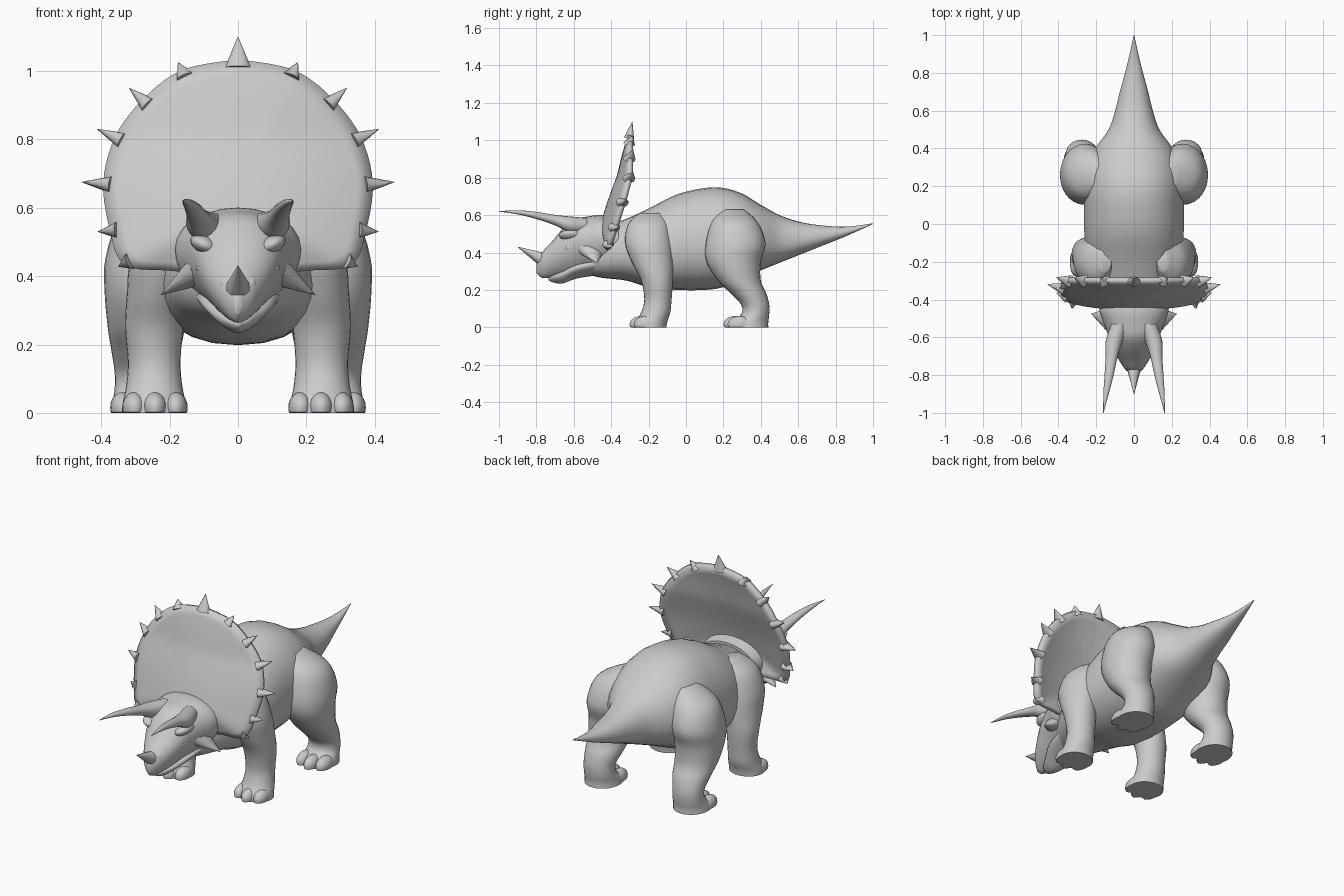
import bpy, bmesh, math
from mathutils import Vector, Matrix

old = bpy.data.objects.get("Cube")
if old:
    bpy.data.objects.remove(old, do_unlink=True)

GREY = (0.6, 0.6, 0.6, 1)
skin = bpy.data.materials.new("grey_skin")
skin.use_nodes = True
skin.diffuse_color = GREY
skin.node_tree.nodes["Principled BSDF"].inputs["Base Color"].default_value = GREY


def finish(name, bm, angle=60):
    bmesh.ops.recalc_face_normals(bm, faces=bm.faces)
    mesh = bpy.data.meshes.new(name)
    bm.to_mesh(mesh)
    bm.free()
    mesh.materials.append(skin)
    obj = bpy.data.objects.new(name, mesh)
    bpy.context.collection.objects.link(obj)
    bpy.ops.object.select_all(action="DESELECT")
    obj.select_set(True)
    bpy.context.view_layer.objects.active = obj
    bpy.ops.object.shade_smooth_by_angle(angle=math.radians(angle))
    return obj


def spline(rows, steps=5):
    """Catmull-Rom curve through rows of any width."""
    out = []
    for i in range(len(rows) - 1):
        a, b, c, d = (rows[max(0, min(len(rows) - 1, i + k))] for k in (-1, 0, 1, 2))
        for s in range(steps):
            t = s / steps
            out.append([q + t / 2 * (r - p + t * (2*p - 5*q + 4*r - w + t * (3*(q - r) + w - p)))
                        for p, q, r, w in zip(a, b, c, d)])
    return out + [list(rows[-1])]


def loft(name, rows, upright=True, n=28, pinch=0.0, power=1.0, side=1):
    """Rings (x, y, z, radius, radius): upright ones face y, the others face z."""
    bm = bmesh.new()
    rings = []
    for x, y, z, ra, rb in spline(rows):
        ring = []
        for k in range(n):
            a = 2 * math.pi * k / n
            c, s = math.cos(a), math.sin(a)
            c = math.copysign(abs(c) ** power, c)
            s = math.copysign(abs(s) ** power, s)
            u, v = max(ra, 0.001) * c * (1 + pinch * s), max(rb, 0.001) * s
            p = (x + u, y, z + v) if upright else (x + u, y + v, max(z, 0))
            ring.append(bm.verts.new((p[0] * side, p[1], p[2])))
        rings.append(ring)
    for r, q in zip(rings, rings[1:]):
        for k in range(n):
            bm.faces.new((r[k], r[(k + 1) % n], q[(k + 1) % n], q[k]))
    bm.faces.new(rings[0])
    bm.faces.new(rings[-1])
    return finish(name, bm)


def profile(name, rows, **kw):
    """Loft from (y, top, bottom, half width)."""
    return loft(name, [(0, y, (t + b) / 2, w, (t - b) / 2) for y, t, b, w in rows], **kw)


def spike(name, base, tip, radius, flat=1.0, n=10):
    base, tip = Vector(base), Vector(tip)
    d = tip - base
    m = Matrix.Translation((base + tip) / 2) @ d.to_track_quat("Z", "Y").to_matrix().to_4x4()
    bm = bmesh.new()
    bmesh.ops.create_cone(bm, cap_ends=True, segments=n, radius1=radius, radius2=0.001,
                          depth=d.length, matrix=m @ Matrix.Diagonal((1, flat, 1, 1)))
    return finish(name, bm)


def blob(name, loc, size, tilt=0.0):
    bm = bmesh.new()
    m = Matrix.Translation(loc) @ Matrix.Rotation(tilt, 4, "Y") @ Matrix.Diagonal((*size, 1))
    bmesh.ops.create_uvsphere(bm, u_segments=16, v_segments=10, radius=1, matrix=m)
    for v in bm.verts:
        v.co.z = max(v.co.z, 0)
    return finish(name, bm)


# Body and tail in one sweep
profile("body_and_tail", [
    (-.56, .46, .29, .08), (-.45, .53, .265, .15), (-.32, .58, .25, .21), (-.2, .635, .215, .245),
    (-.05, .71, .2, .263), (.1, .745, .2, .265), (.2, .745, .215, .262), (.3, .715, .26, .245),
    (.4, .655, .305, .205), (.5, .6, .345, .135), (.6, .566, .385, .1), (.7, .548, .425, .075),
    (.85, .538, .485, .035), (1.0, .556, .552, .001)], pinch=-.08, power=.9)

# Head and lower jaw
profile("head", [
    (-.36, .58, .3, .17), (-.45, .6, .29, .18), (-.53, .592, .285, .155), (-.6, .575, .275, .13),
    (-.66, .525, .27, .108), (-.72, .455, .265, .078), (-.77, .4, .265, .045),
    (-.8, .345, .29, .008)], pinch=.22)
profile("lower_jaw", [
    (-.46, .38, .28, .12), (-.58, .35, .262, .1), (-.66, .31, .235, .062),
    (-.71, .285, .24, .035), (-.735, .265, .252, .005)], pinch=.35)
spike("nose_horn", (0, -.75, .355), (0, -.9, .43), .042)

# Frill: a shallow bowl, its rim curving forward towards the cheeks
half = [(0, 1.03), (.16, 1.0), (.275, .915), (.355, .805), (.39, .67),
        (.37, .53), (.33, .435), (.2, .42), (0, .4)]
rim = spline(half, 5)
rim += [(-x, z) for x, z in reversed(rim[1:-1])]


def rim_y(z):
    return -.295 - .34 * max(0, .82 - z) ** 1.15 - .03 * max(0, z - .97)


def frill_y(x, z, t):
    return rim_y(z) - .075 * (1 - t * t)


bm = bmesh.new()
CENTRE, STEPS = .62, 9
hub = bm.verts.new((0, frill_y(0, CENTRE, 0), CENTRE))
prev = None
for i in range(1, STEPS + 1):
    t = i / STEPS
    ring = []
    for x, z in rim:
        px, pz = x * t, CENTRE + (z - CENTRE) * t
        ring.append(bm.verts.new((px, frill_y(px, pz, t), pz)))
    for k in range(len(ring)):
        j = (k + 1) % len(ring)
        if prev:
            bm.faces.new((prev[k], prev[j], ring[j], ring[k]))
        else:
            bm.faces.new((hub, ring[j], ring[k]))
    prev = ring
frill = finish("frill", bm)
mod = frill.modifiers.new("thickness", "SOLIDIFY")
mod.thickness = .026
mod.offset = 0

# Spikes around the frill
tips = [(0, 1.1), (.175, 1.025), (.318, .95), (.412, .83), (.457, .675), (.41, .53), (.35, .428)]
for i, ((tx, tz), (bx, bz)) in enumerate(zip(tips, half)):
    for side in ((1, -1) if i else (1,)):
        tag = "left" if side > 0 else "right"
        base = (bx * .95 * side, rim_y(bz) - .008, CENTRE + (bz - CENTRE) * .95)
        spike(f"{tag}_frill_spike_{i}" if i else "top_frill_spike", base,
              (tx * side, rim_y(tz) + .012, tz), .04 if i == 0 else .036, .7)

for side, tag in ((1, "left"), (-1, "right")):
    # Brow horn, brow, eye, cheek and nostril
    loft(f"{tag}_brow_horn", [
        (.075, -.53, .545, .045, .04), (.105, -.62, .55, .045, .043), (.118, -.7, .573, .032, .028),
        (.132, -.8, .598, .024, .019), (.148, -.9, .615, .014, .011), (.162, -1.0, .62, .001, .001)],
        n=16, side=side)
    blob(f"{tag}_brow", (.098 * side, -.615, .492), (.045, .065, .026), -.45 * side)
    blob(f"{tag}_eye", (.097 * side, -.625, .442), (.022, .03, .023))
    blob(f"{tag}_lower_eyelid", (.1 * side, -.62, .418), (.026, .04, .013), -.4 * side)
    blob(f"{tag}_nostril_ridge", (.036 * side, -.735, .375), (.022, .035, .03))
    spike(f"{tag}_cheek_horn", (.115 * side, -.505, .415), (.226 * side, -.475, .345), .075, .6, 12)

    # Legs
    loft(f"{tag}_front_leg", [
        (.15, -.19, .61, .03, .06), (.185, -.2, .55, .085, .11), (.215, -.2, .45, .1, .125),
        (.235, -.18, .35, .09, .11), (.245, -.155, .25, .085, .085), (.245, -.15, .15, .077, .073),
        (.245, -.162, .08, .082, .078), (.245, -.185, .03, .092, .085), (.245, -.19, 0, .095, .085)],
        upright=False, side=side)
    loft(f"{tag}_rear_leg", [
        (.18, .25, .63, .04, .06), (.23, .26, .56, .115, .125), (.258, .265, .45, .13, .16),
        (.265, .255, .35, .125, .145), (.268, .285, .25, .113, .115), (.27, .335, .18, .1, .095),
        (.275, .37, .12, .086, .075), (.275, .37, .07, .086, .075), (.275, .34, .03, .093, .1),
        (.275, .335, 0, .097, .105)], upright=False, side=side)

    # Three toes on each foot, the middle one reaching furthest
    for part, fx, fy in (("front", .243, -.237), ("rear", .278, .265)):
        for k in (-1, 0, 1):
            blob(f"{tag}_{part}_toe_{k + 2}",
                 ((fx + k * .06) * side, fy + .022 * abs(k), .016), (.036, .065, .045))
